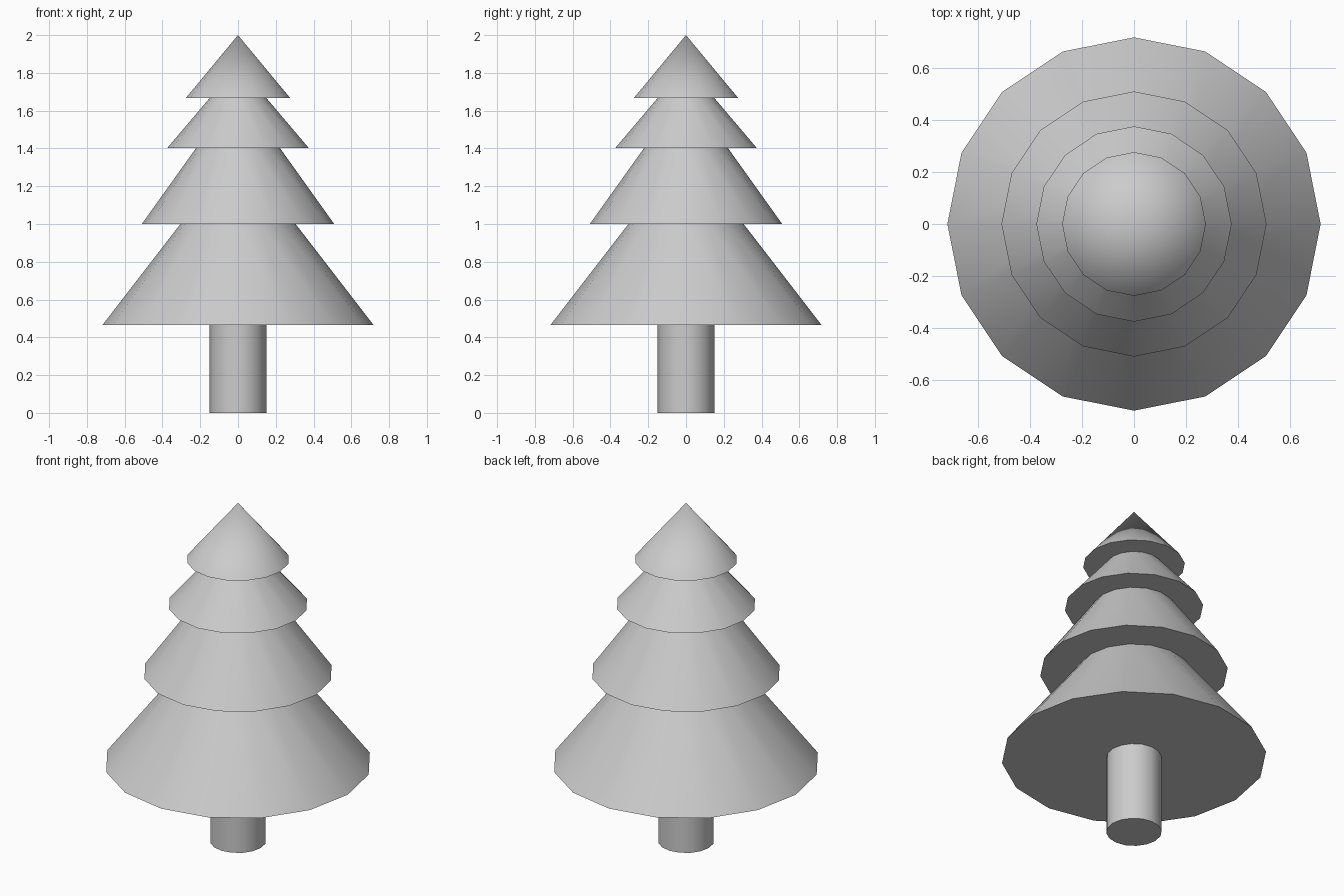
import bpy

if "Cube" in bpy.data.objects:
    bpy.data.objects.remove(bpy.data.objects["Cube"])

SIDES = 16


def cone(name, z0, z1, r0, r1=0.0):
    """Sixteen-sided cone or cylinder standing on z0, smooth round its side."""
    bpy.ops.mesh.primitive_cone_add(
        vertices=SIDES, radius1=r0, radius2=r1, depth=z1 - z0,
        location=(0, 0, (z0 + z1) / 2))
    obj = bpy.context.object
    obj.name = name
    bpy.ops.object.shade_smooth_by_angle()
    return obj


# Trunk
cone("trunk", 0.0, 0.466, 0.15, 0.15)

# Foliage tiers: bottom height, top height, base radius, top radius
# (each flat top is covered by the tier above)
tiers = [
    ("foliage_bottom", 0.466, 1.0, 0.717, 0.305),
    ("foliage_lower", 1.0, 1.402, 0.509, 0.222),
    ("foliage_upper", 1.402, 1.667, 0.375, 0.15),
    ("foliage_top", 1.667, 2.0, 0.276, 0.0),
]
for tier in tiers:
    cone(*tier)
